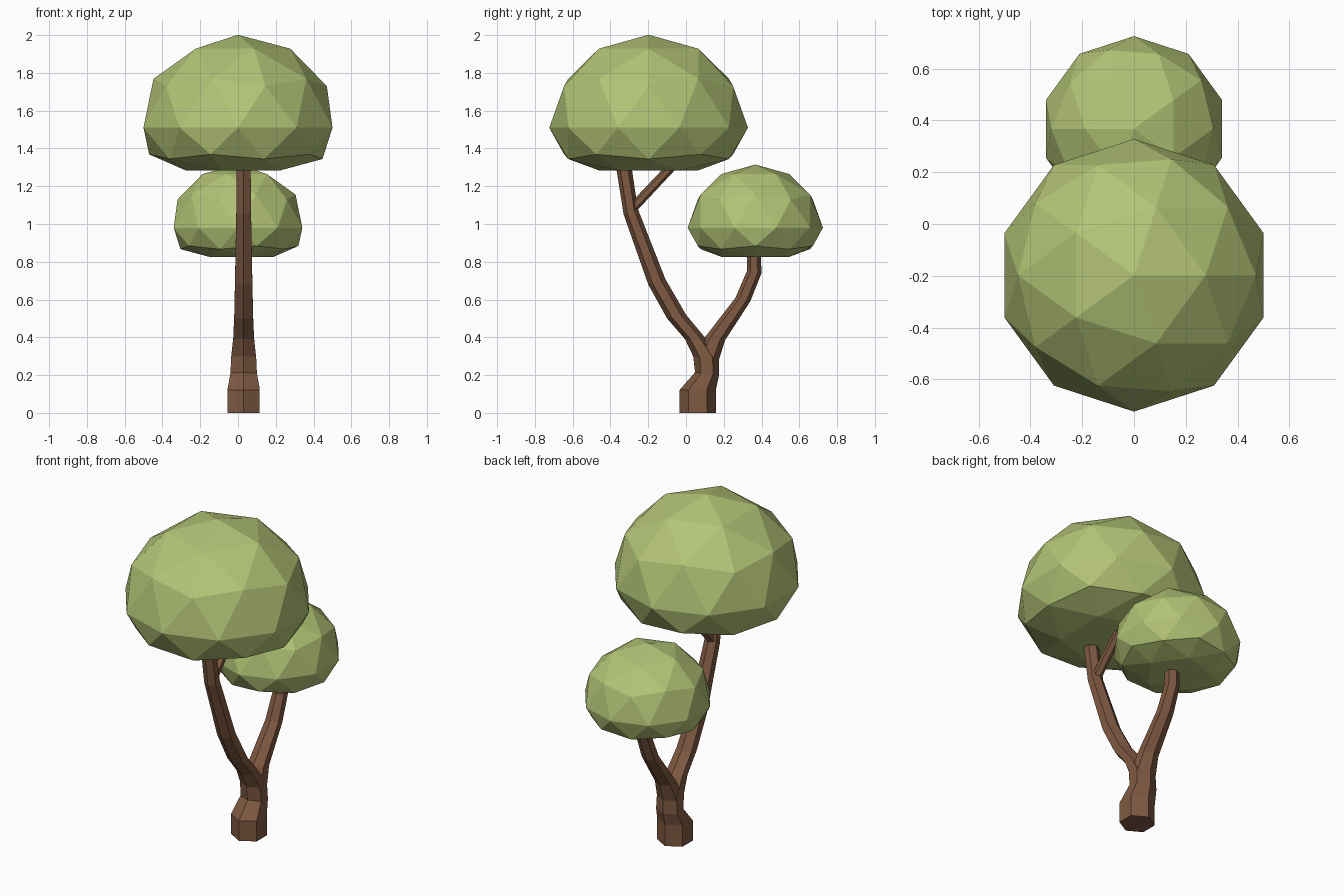
import bpy, bmesh, math

if "Cube" in bpy.data.objects:
    bpy.data.objects.remove(bpy.data.objects["Cube"])


def material(name, rgb):
    m = bpy.data.materials.new(name)
    m.diffuse_color = (*rgb, 1)
    m.use_nodes = True
    m.node_tree.nodes["Principled BSDF"].inputs["Base Color"].default_value = m.diffuse_color
    return m


LEAF = material("leaf green", (0.45, 0.55, 0.18))
BARK = material("bark brown", (0.21, 0.10, 0.054))
TRUNK_X = 0.03


def finish(bm, name, mat):
    bmesh.ops.recalc_face_normals(bm, faces=bm.faces)
    mesh = bpy.data.meshes.new(name)
    bm.to_mesh(mesh)
    bm.free()
    mesh.materials.append(mat)
    bpy.context.collection.objects.link(bpy.data.objects.new(name, mesh))


def canopy(name, y, z, r, turn):
    """Low-poly dome: squashed sphere with a flat underside."""
    bm = bmesh.new()
    bmesh.ops.create_icosphere(bm, subdivisions=2, radius=1)
    for v in bm.verts:
        h = v.co.z * 0.935 if v.co.z > 0 else max(v.co.z * 0.6, -0.43)
        v.co = (turn * v.co.x * r, turn * v.co.y * r + y, z + h * r)
    finish(bm, name, LEAF)


def limb(name, sections):
    """Six-sided tube; each section is (y, z) left, (y, z) right, half width in x."""
    bm = bmesh.new()
    rings = []
    for (y0, z0), (y1, z1), w in sections:
        ring = []
        for i in range(6):
            a = i * math.pi / 3
            t = 0.5 + 0.5 * math.cos(a)
            x = TRUNK_X + w * math.sin(a) / math.sin(math.pi / 3)
            ring.append(bm.verts.new((x, y0 + (y1 - y0) * t, z0 + (z1 - z0) * t)))
        rings.append(ring)
    for a, b in zip(rings, rings[1:]):
        for i in range(6):
            j = (i + 1) % 6
            bm.faces.new((a[i], a[j], b[j], b[i]))
    bm.faces.new(rings[0])
    bm.faces.new(rings[-1])
    finish(bm, name, BARK)


# Foliage
canopy("large_canopy", -0.198, 1.51, 0.526, 1)
canopy("small_canopy", 0.367, 0.98, 0.358, -1)

# Trunk running up into the tall leaning branch
limb("trunk", [
    ((-0.035, 0), (0.16, 0), 0.085),
    ((-0.035, 0.12), (0.16, 0.13), 0.085),
    ((0.048, 0.215), (0.175, 0.20), 0.07),
    ((0.038, 0.30), (0.175, 0.29), 0.066),
    ((-0.005, 0.39), (0.10, 0.40), 0.055),
    ((-0.10, 0.50), (0.0, 0.52), 0.05),
    ((-0.20, 0.68), (-0.11, 0.71), 0.046),
    ((-0.33, 1.05), (-0.255, 1.08), 0.039),
    ((-0.37, 1.30), (-0.288, 1.30), 0.037),
])

# Shorter branch under the small canopy
limb("short_branch", [
    ((0.05, 0.29), (0.174, 0.28), 0.064),
    ((0.10, 0.40), (0.207, 0.385), 0.052),
    ((0.262, 0.61), (0.34, 0.59), 0.043),
    ((0.322, 0.75), (0.40, 0.74), 0.038),
    ((0.322, 0.86), (0.395, 0.86), 0.036),
])

# Twig forking off near the top of the tall branch
limb("twig", [
    ((-0.295, 1.11), (-0.265, 1.065), 0.025),
    ((-0.105, 1.31), (-0.055, 1.29), 0.022),
])
